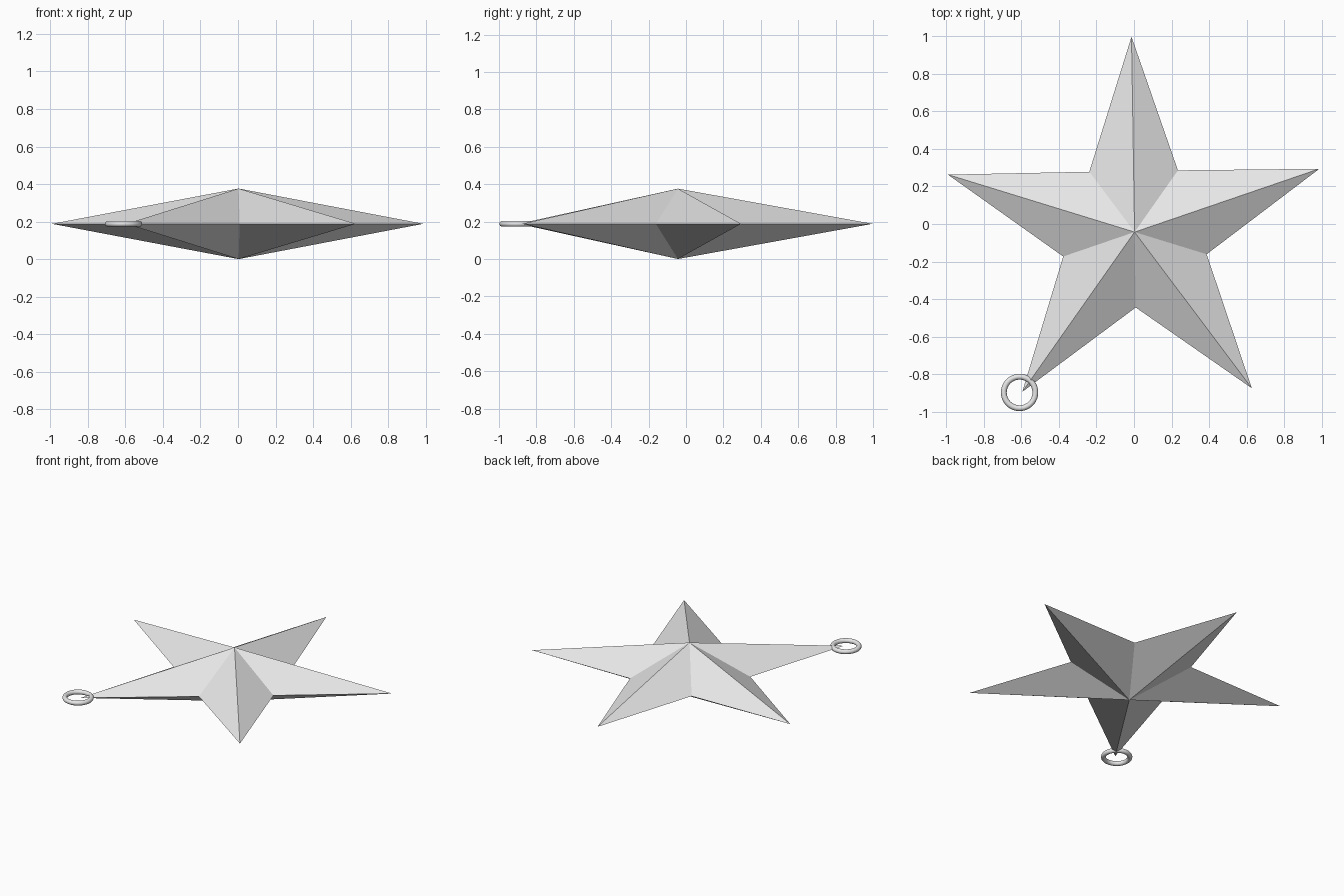
import bpy
import bmesh
from math import cos, sin, pi, radians

cube = bpy.data.objects.get("Cube")
if cube:
    bpy.data.objects.remove(cube, do_unlink=True)

# Plain grey metal shared by both parts
grey = bpy.data.materials.new("light_grey")
grey.use_nodes = True
colour = (0.8, 0.8, 0.8, 1)
grey.diffuse_color = colour
grey.node_tree.nodes["Principled BSDF"].inputs["Base Color"].default_value = colour

POINTS = 5
TIP_RADIUS, NOTCH_RADIUS = 1.041, 0.402
HALF_DEPTH = 0.188
TURN = radians(90.9)

# Faceted star: a flat outline joined to a front and a back apex
bm = bmesh.new()
outline = []
for i in range(POINTS * 2):
    radius = NOTCH_RADIUS if i % 2 else TIP_RADIUS
    angle = TURN + i * pi / POINTS
    outline.append(bm.verts.new((radius * cos(angle), radius * sin(angle), 0)))
top = bm.verts.new((0, 0, HALF_DEPTH))
bottom = bm.verts.new((0, 0, -HALF_DEPTH))
for a, b in zip(outline, outline[1:] + outline[:1]):
    bm.faces.new((a, b, top))
    bm.faces.new((b, a, bottom))
mesh = bpy.data.meshes.new("star")
bm.to_mesh(mesh)
bm.free()
mesh.materials.append(grey)
star = bpy.data.objects.new("star", mesh)
star.location = (0.003, -0.043, HALF_DEPTH)
bpy.context.collection.objects.link(star)

# Hanging ring around one tip
bpy.ops.mesh.primitive_torus_add(
    location=(-0.61, -0.898, HALF_DEPTH),
    major_radius=0.084, minor_radius=0.0155,
    major_segments=48, minor_segments=16)
ring = bpy.context.object
ring.name = "hanging_ring"
ring.data.materials.append(grey)
bpy.ops.object.shade_smooth()
